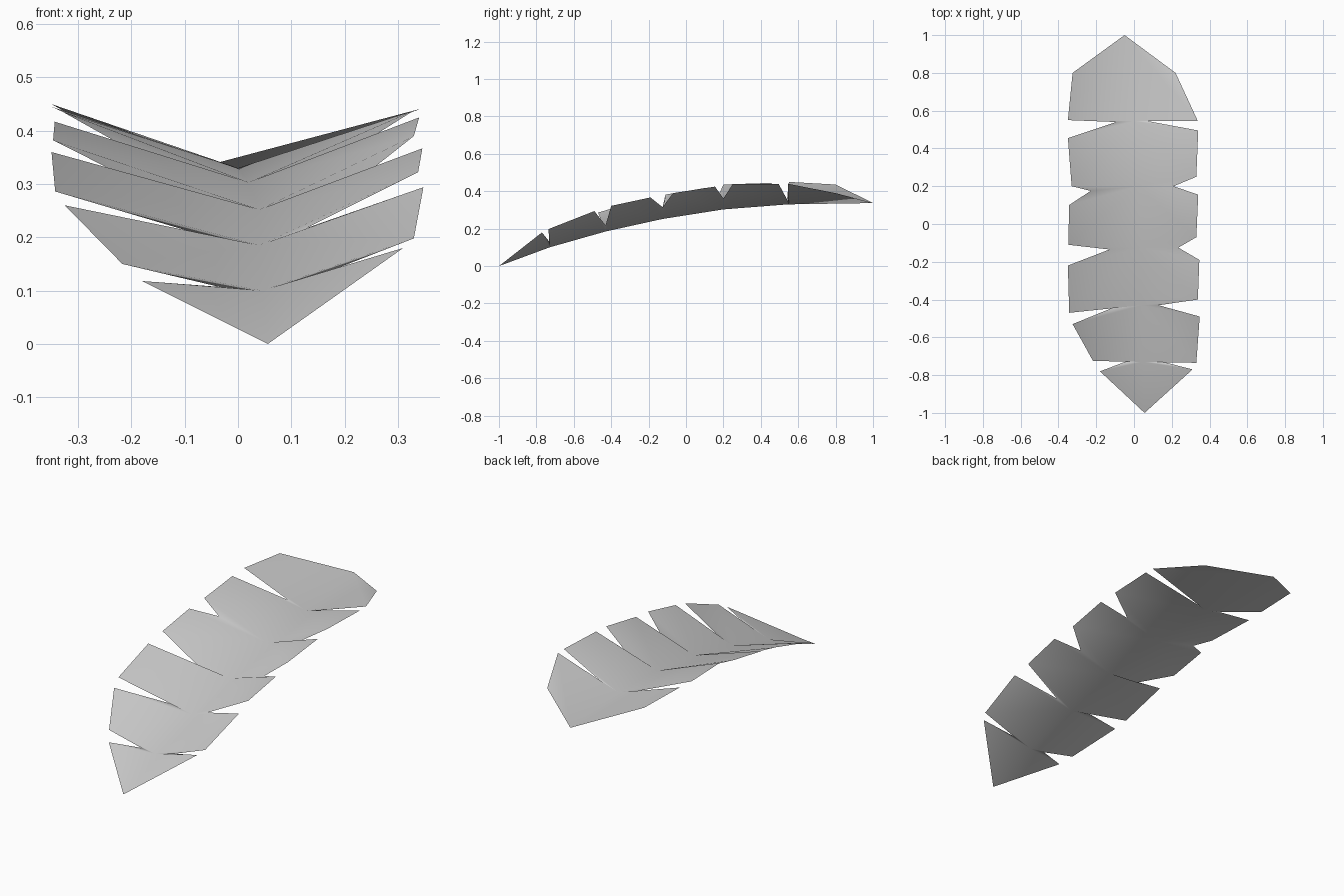
import bpy
import bmesh

if "Cube" in bpy.data.objects:
    bpy.data.objects.remove(bpy.data.objects["Cube"])

# Midrib from drooping tip to stem
RIB = [(.056, -1, 0), (.045, -.73, .1), (.04, -.43, .185), (.04, -.125, .252),
       (.02, .2, .303), (0, .545, .33), (-.05, 1, .337)]

# Each side: rim corners of every lobe, and the notches between lobes
LEFT_LOBES = [[(.31, -.77, .18)],
              [(.33, -.735, .198), (.348, -.49, .294)],
              [(.338, -.4, .322), (.346, -.19, .367)],
              [(.33, -.07, .39), (.34, .155, .425)],
              [(.33, .25, .438), (.34, .495, .44)],
              [(.338, .545, .44), (.22, .8, .39)]]
LEFT_NOTCHES = [(.155, -.73, .13), (.13, -.43, .218), (.235, -.125, .315),
                (.21, .2, .362), (.045, .55, .338)]
RIGHT_LOBES = [[(-.18, -.78, .118)],
               [(-.217, -.725, .15), (-.325, -.53, .26)],
               [(-.343, -.47, .286), (-.35, -.22, .36)],
               [(-.347, -.11, .382), (-.344, .1, .417)],
               [(-.33, .2, .436), (-.35, .455, .445)],
               [(-.35, .55, .45), (-.325, .8, .436)]]
RIGHT_NOTCHES = [(-.035, -.725, .107), (-.08, -.43, .208), (-.13, -.135, .273),
                 (-.23, .175, .38), (-.095, .54, .358)]

bm = bmesh.new()
rib = [bm.verts.new(p) for p in RIB]


def add_side(lobes, notches):
    cuts = [None] + [bm.verts.new(p) for p in notches] + [None]
    for i, lobe in enumerate(lobes):
        # Fan of triangles around the far rib point of the lobe
        rim = [rib[i], cuts[i]] + [bm.verts.new(p) for p in lobe] + [cuts[i + 1]]
        rim = [v for v in rim if v]
        # The cut root is joined through the near rib point
        if cuts[i]:
            bm.faces.new(rim[:3])
            rim.pop(1)
        for a, b in zip(rim, rim[1:]):
            bm.faces.new((rib[i + 1], a, b))


add_side(LEFT_LOBES, LEFT_NOTCHES)
add_side(RIGHT_LOBES, RIGHT_NOTCHES)

# Turn every face upward
bm.normal_update()
for face in bm.faces:
    if face.normal.z < 0:
        face.normal_flip()
    face.smooth = True

mesh = bpy.data.meshes.new("leaf_blade")
bm.to_mesh(mesh)
bm.free()
leaf = bpy.data.objects.new("leaf_blade", mesh)
bpy.context.collection.objects.link(leaf)

# Plain pale grey
grey = bpy.data.materials.new("pale_grey")
grey.use_nodes = True
colour = (.6, .6, .6, 1)
grey.diffuse_color = colour
grey.node_tree.nodes["Principled BSDF"].inputs["Base Color"].default_value = colour
mesh.materials.append(grey)
